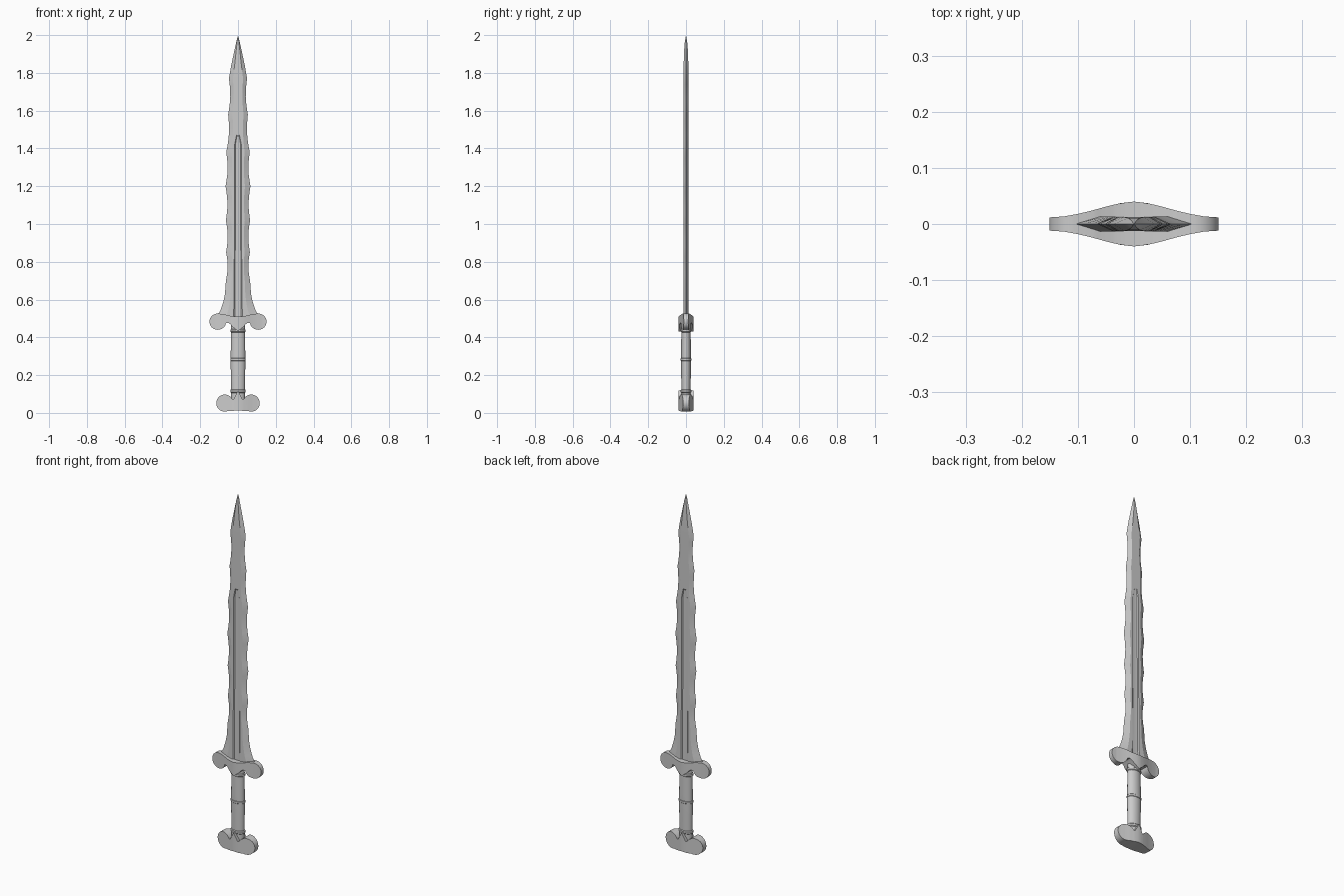
import bpy, bmesh, math

if "Cube" in bpy.data.objects:
    bpy.data.objects.remove(bpy.data.objects["Cube"])


def lerp_table(table, v):
    """Linear lookup in rows of (key, values...)."""
    for a, b in zip(table, table[1:]):
        if v <= b[0]:
            t = max(0, (v - a[0]) / (b[0] - a[0]))
            return [p + (q - p) * t for p, q in zip(a[1:], b[1:])]
    return list(table[-1][1:])


def loft(name, rings, angle=28):
    """Skin closed rings of equal length and cap both ends."""
    bm = bmesh.new()
    vs = [[bm.verts.new(p) for p in r] for r in rings]
    n = len(rings[0])
    for a, b in zip(vs, vs[1:]):
        for i in range(n):
            j = (i + 1) % n
            bm.faces.new((a[i], a[j], b[j], b[i]))
    bm.faces.new(vs[0][::-1])
    bm.faces.new(vs[-1])
    bmesh.ops.remove_doubles(bm, verts=bm.verts, dist=1e-5)
    bmesh.ops.recalc_face_normals(bm, faces=bm.faces)
    me = bpy.data.meshes.new(name)
    bm.to_mesh(me)
    bm.free()
    ob = bpy.data.objects.new(name, me)
    bpy.context.collection.objects.link(ob)
    bpy.ops.object.select_all(action='DESELECT')
    ob.select_set(True)
    bpy.context.view_layer.objects.active = ob
    bpy.ops.object.shade_smooth_by_angle(angle=math.radians(angle))
    return ob


# Blade: flared base, scalloped edges, pointed tip, fuller on both faces
base = [(0.48, .113), (0.52, .106), (0.55, .09), (0.59, .077), (0.63, .069), (0.70, .064)]
peaks = [(0.70, .064), (0.85, .063), (1.02, .064), (1.20, .066), (1.38, .062),
         (1.58, .052), (1.77, .048)]
tip = [(1.77, .048), (1.84, .036), (1.91, .021), (1.96, .010), (1.997, .0005)]
rows = list(base)
for (z0, w0), (z1, w1) in zip(peaks, peaks[1:]):
    for k in range(1, 7):
        t = k / 6
        rows.append((z0 + (z1 - z0) * t,
                     w0 + (w1 - w0) * t - .009 * math.sin(math.pi * t)))
rows += tip[1:]
zs = sorted(set([r[0] for r in rows] + [1.42, 1.445, 1.46, 1.47]))
thickness = [(0.4, .0135), (1.84, .0125), (1.94, .010), (1.997, .0005)]
fuller = [(0.4, .024, .006), (0.9, .019, .006), (1.42, .018, .006),
          (1.46, .010, .005), (1.47, .007, 0), (2.0, .006, 0)]
rings = []
for z in zs:
    w = lerp_table(rows, z)[0]
    d = lerp_table(thickness, z)[0]
    f, g = lerp_table(fuller, z)
    f = min(f, w * .4)
    flat = w * (.56 if z < 1.8 else .5)
    half = [(-w, 0), (-flat, d), (-f, d), (-f * .75, d - g * .8), (0, d - g),
            (f * .75, d - g * .8), (f, d), (flat, d), (w, 0)]
    section = half + [(x, -y) for x, y in half[-2:0:-1]]
    rings.append([(x, y, z) for x, y in section])
loft("blade", rings, 15)


def curled_bar(name, outline):
    """Bar across x from rows of (x, bottom z, top z), thick in the middle."""
    depth = [(0, .040), (.025, .037), (.05, .031), (.075, .024),
             (.10, .018), (.125, .0135), (.155, .0115)]
    full = [(-x, b, t) for x, b, t in outline[:0:-1]] + outline
    rings = []
    for x, b, t in full:
        y = lerp_table(depth, abs(x))[0]
        rings.append([(x, -y, b), (x, y, b), (x, y, t), (x, -y, t)])
    loft(name, rings, 35)


def disc(cx, cz, r, start, end, steps):
    """Right-hand round end of a bar, as outline rows."""
    out = []
    for k in range(steps + 1):
        a = math.radians(start + (end - start) * k / steps)
        out.append((cx + r * math.cos(a), cz - r * math.sin(a), cz + r * math.sin(a)))
    return out


# Guard with drooping round ends and a point down the grip
curl = disc(.108, .483, .043, 100, 2, 12)
curled_bar("guard", [(0, .432, .510), (.015, .445, .511), (.03, .457, .512),
                     (.04, .469, .514), (.052, .477, .517), (.064, .476, .520),
                     (.067, .464, .521), (.073, .455, .522), (.085, .445, .524)] + curl)

# Pommel with two round lobes and a point up the grip
lobe = disc(.070, .052, .045, 150, 2, 16)
curled_bar("pommel", [(0, .013, .118), (.012, .012, .094), (.024, .011, .072)] +
           [(x, max(.004, min(b, .010)) if x < .06 else b, t) for x, b, t in lobe])


def oval_loft(name, profile):
    """Oval turned part from rows of (z, half width, half depth)."""
    loft(name, [[(a * math.cos(2 * math.pi * k / 20), b * math.sin(2 * math.pi * k / 20), z)
                 for k in range(20)] for z, a, b in profile])


# Grip and its raised bands
oval_loft("grip", [(.05, .036, .024), (.12, .037, .024), (.20, .038, .0255),
                   (.28, .039, .026), (.36, .038, .0255), (.48, .037, .024)])
for i, z in enumerate((.115, .283, .435)):
    oval_loft(f"grip_band_{i + 1}", [(z - .009, .037, .024), (z - .005, .041, .028),
                                     (z + .005, .041, .028), (z + .009, .037, .024)])
